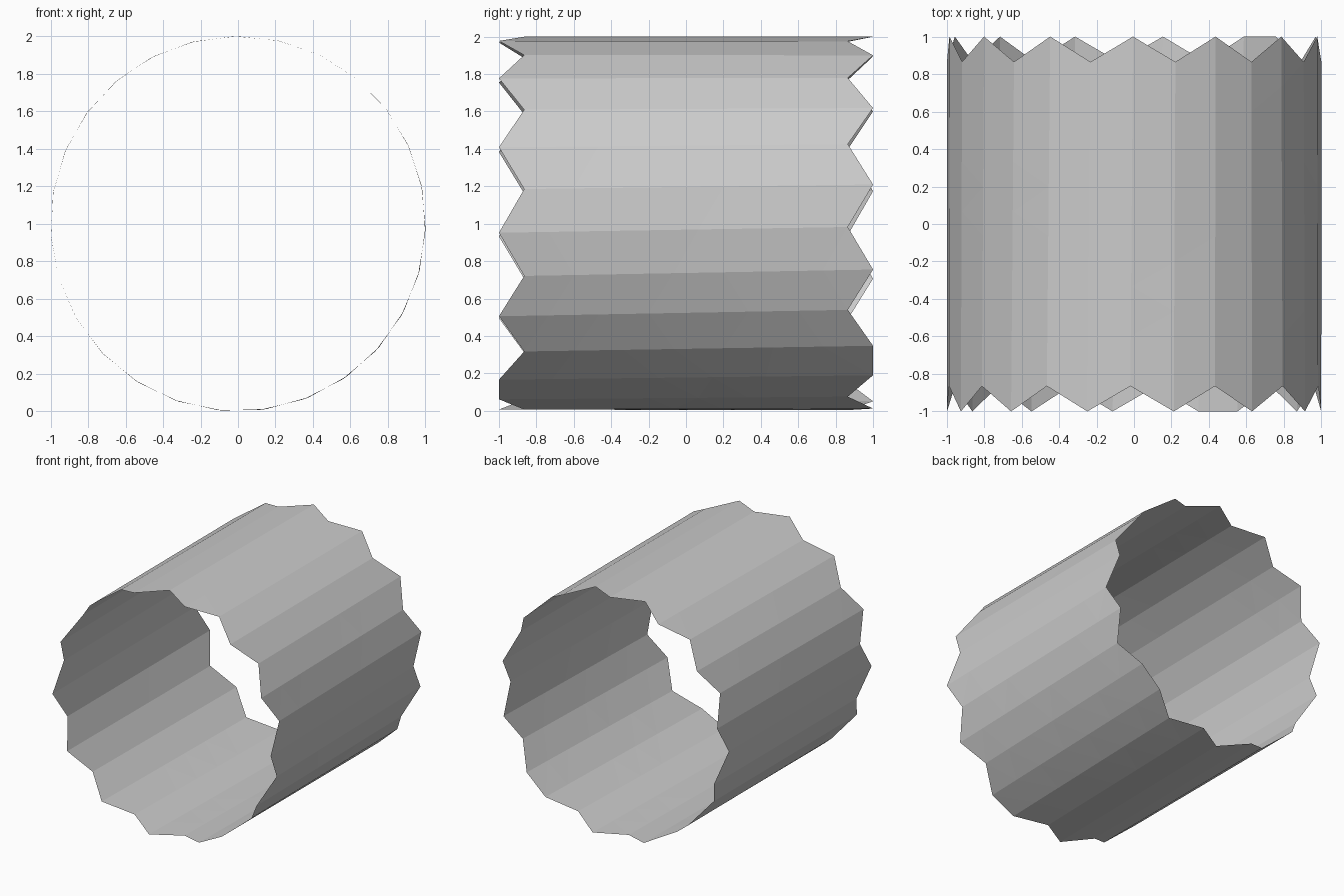
import bpy, math

if "Cube" in bpy.data.objects:
    bpy.data.objects.remove(bpy.data.objects["Cube"])

COLS, ROWS = 27, 7      # columns around the tube, triangle edges along it
NOTCH = 0.865           # y distance of the valleys between the teeth
SEAM = 11               # column where the tooth rhythm breaks


def column(k):
    """Points of one lengthwise column, with a slight twist front to back."""
    t = 2 * math.pi * k / COLS
    front_tip = (k % 2 == 1) if k <= SEAM else (k % 2 == 0)
    y0 = -1.0 if front_tip else -NOTCH
    y1 = NOTCH if front_tip and k != SEAM else 1.0
    twist0 = math.radians(-0.6 - 0.5 * math.cos(t))
    twist1 = math.radians(-1.2 - 1.4 * math.cos(t - math.radians(130)))
    pts = []
    for i in range(ROWS + 1):
        f = i / ROWS
        a = t + twist0 + (twist1 - twist0) * f
        pts.append((math.sin(a), y0 + (y1 - y0) * f, 1 + math.cos(a)))
    return pts


# Thin open tube made of a near-equilateral triangle lattice
verts = [p for k in range(COLS) for p in column(k)]
faces = []
for k in range(COLS):
    a = k * (ROWS + 1)
    b = ((k + 1) % COLS) * (ROWS + 1)
    for i in range(ROWS):
        a0, a1, b0, b1 = a + i, a + i + 1, b + i, b + i + 1
        if verts[a][1] < verts[b][1]:
            faces += [(a0, b0, a1), (a1, b0, b1)]
        else:
            faces += [(a0, b0, b1), (a0, b1, a1)]

mesh = bpy.data.meshes.new("tube")
mesh.from_pydata(verts, [], faces)
mesh.update()
tube = bpy.data.objects.new("tube", mesh)
bpy.context.collection.objects.link(tube)

# Plain grey surface
grey = bpy.data.materials.new("light grey")
grey.diffuse_color = (0.6, 0.6, 0.6, 1)
grey.use_nodes = True
grey.node_tree.nodes["Principled BSDF"].inputs["Base Color"].default_value = grey.diffuse_color
mesh.materials.append(grey)
